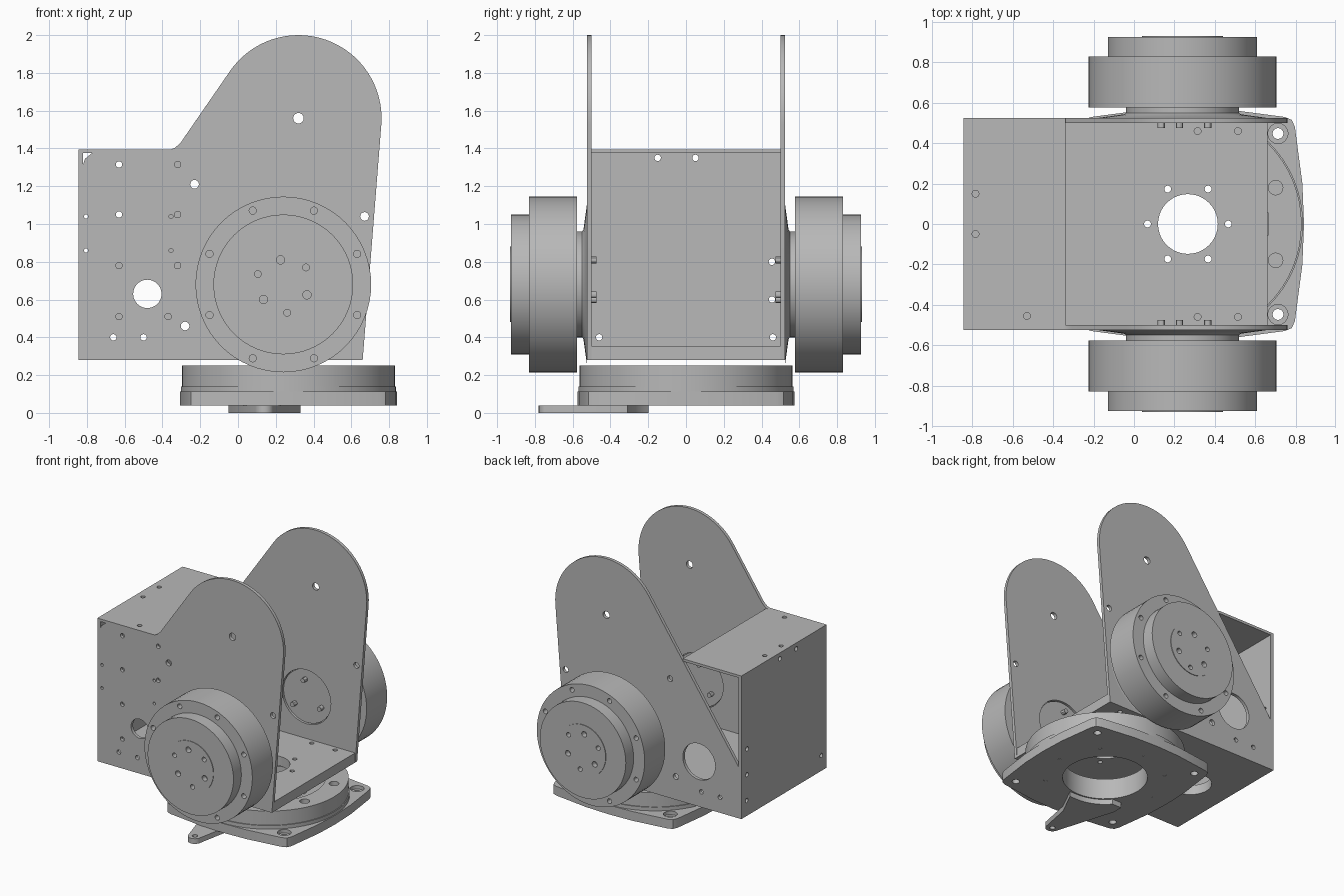
import bpy, bmesh
from math import sin, cos, pi, radians

cube = bpy.data.objects.get("Cube")
if cube:
    bpy.data.objects.remove(cube, do_unlink=True)

grey = bpy.data.materials.new("plain grey")
grey.use_nodes = True
grey.diffuse_color = (0.48, 0.48, 0.48, 1)
grey.node_tree.nodes["Principled BSDF"].inputs["Base Color"].default_value = (0.48, 0.48, 0.48, 1)

PLACE = {
    "x": lambda u, v, w: (w, u, v),
    "y": lambda u, v, w: (u, w, v),
    "z": lambda u, v, w: (u, v, w),
}


def arc(u, v, r, start, end, n):
    """Points along an arc, angles in degrees."""
    angles = [radians(start + (end - start) * i / n) for i in range(n + 1)]
    return [(u + r * cos(a), v + r * sin(a)) for a in angles]


def circle(u, v, r, n=20):
    return arc(u, v, r, 0, 360, n)[:-1]


def rect(u0, u1, v0, v1):
    return [(u0, v0), (u1, v0), (u1, v1), (u0, v1)]


def finish(name, bm):
    bmesh.ops.recalc_face_normals(bm, faces=bm.faces)
    mesh = bpy.data.meshes.new(name)
    bm.to_mesh(mesh)
    bm.free()
    mesh.materials.append(grey)
    obj = bpy.data.objects.new(name, mesh)
    bpy.context.scene.collection.objects.link(obj)
    return obj


def prisms(name, outlines, axis, a, b):
    """Extrude flat outlines from a to b along an axis."""
    bm = bmesh.new()
    for pts in outlines:
        low, high = [[bm.verts.new(PLACE[axis](u, v, w)) for u, v in pts] for w in (a, b)]
        bm.faces.new(low)
        bm.faces.new(high)
        for i in range(len(pts)):
            j = (i + 1) % len(pts)
            bm.faces.new((low[i], low[j], high[j], high[i]))
    return finish(name, bm)


def lathe(name, profile, axis, cu, cv, sign=1, n=64):
    """Spin (radius, height) points into a solid; the profile may be a closed loop."""
    bm = bmesh.new()
    rings = []
    for r, h in profile:
        if r == 0:
            rings.append([bm.verts.new(PLACE[axis](cu, cv, h * sign))] * n)
        else:
            rings.append([bm.verts.new(PLACE[axis](u, v, h * sign)) for u, v in circle(cu, cv, r, n)])
    pairs = list(zip(rings, rings[1:]))
    if profile[0][0] > 0:
        pairs.append((rings[-1], rings[0]))
    for lo, hi in pairs:
        for i in range(n):
            j = (i + 1) % n
            bm.faces.new(list(dict.fromkeys((lo[i], lo[j], hi[j], hi[i]))))
    return finish(name, bm)


def drill(obj, axis, a, b, holes):
    """Cut round holes given as (u, v, radius)."""
    cutter = prisms("cutter", [circle(u, v, r, 40 if r > 0.06 else 16) for u, v, r in holes], axis, a, b)
    cutter.hide_render = True
    mod = obj.modifiers.new("holes", "BOOLEAN")
    mod.operation, mod.solver, mod.object = "DIFFERENCE", "EXACT", cutter
    deps = bpy.context.evaluated_depsgraph_get()
    mesh = bpy.data.meshes.new_from_object(obj.evaluated_get(deps))
    obj.modifiers.clear()
    obj.data = mesh
    bpy.data.objects.remove(cutter, do_unlink=True)


def sized(points, r):
    return [(u, v, r) for u, v in points]


# Side plates: the front one has a square box end, the back one a straight slope
AX, AZ = 0.24, 0.68
crown = [(-0.84, 0.28), (0.66, 0.28)] + arc(0.32, 1.56, 0.44, -4, 145.4, 32)
box_end = [(-0.304, 1.43), (-0.335, 1.402), (-0.37, 1.39), (-0.72, 1.39),
           (-0.77, 1.378), (-0.81, 1.345), (-0.825, 1.3), (-0.84, 1.3)]
shared = sized([(-0.23, 1.21), (0.67, 1.04), (-0.28, 0.46)], 0.023)
shared += sized([(-0.5, 0.4), (-0.66, 0.4)], 0.017)
shared += [(0.32, 1.56, 0.028), (AX, AZ, 0.21)]
box_holes = sized([(u, v) for u in (-0.63, -0.32) for v in (0.78, 1.05, 1.315)], 0.017)
box_holes += sized([(-0.63, 0.51), (-0.37, 0.51)], 0.017)
box_holes += sized([(u, v) for u in (-0.355, -0.805) for v in (0.86, 1.04)], 0.011)

front = prisms("front_side_plate", [crown + box_end], "y", -0.525, -0.5)
drill(front, "y", -0.6, -0.4, shared + box_holes + [(-0.48, 0.63, 0.075)])
back = prisms("back_side_plate", [crown + [(-0.84, 0.653)]], "y", 0.5, 0.525)
drill(back, "y", 0.4, 0.6, shared + [(-0.48, 0.63, 0.14)])

# Box end wall, top and floor
wall = prisms("end_wall", [rect(-0.525, 0.525, 0.28, 1.395)], "x", -0.845, -0.82)
drill(wall, "x", -0.9, -0.7, sized([(-0.15, 1.35), (0.05, 1.35), (-0.46, 0.4), (0.46, 0.4),
                                    (0.455, 0.6), (0.455, 0.8)], 0.017))
top = prisms("box_top", [rect(-0.82, -0.34, -0.525, 0.525)], "z", 1.375, 1.395)
drill(top, "z", 1.2, 1.5, sized([(-0.785, 0.15), (-0.785, -0.05), (-0.53, -0.455)], 0.017))
floor = prisms("floor_plate", [rect(-0.82, 0.66, -0.5, 0.5)], "z", 0.28, 0.355)
floor_holes = sized(circle(0.267, 0, 0.2, 6), 0.017)
floor_holes += sized([(u, v) for u in (0.315, 0.515) for v in (-0.46, 0.46)], 0.017)
drill(floor, "z", 0.2, 0.5, floor_holes + [(0.267, 0, 0.148), (-0.52, 0, 0.15)])

# Motors on both sides, with screws showing on the inside
motor_profile = [(0, 0.512), (0.205, 0.512), (0.205, 0.525), (0.42, 0.525), (0.29, 0.543),
                 (0.28, 0.55), (0.28, 0.577), (0.465, 0.577), (0.465, 0.83), (0.37, 0.83),
                 (0.37, 0.927), (0.2, 0.927), (0.2, 0.932), (0, 0.932)]
rim_holes = sized([p for p in arc(AX, AZ, 0.423, 22.5, 337.5, 7)], 0.019)
face_holes = sized([(0.225, 0.81), (0.135, 0.6), (0.365, 0.625)], 0.022)
face_holes += sized([(0.36, 0.77), (0.26, 0.53), (0.105, 0.735)], 0.018)
for side, s in (("front", -1), ("back", 1)):
    motor = lathe(side + "_motor", motor_profile, "y", AX, AZ, s)
    drill(motor, "y", s * 0.77, s * 0.88, rim_holes)
    drill(motor, "y", s * 0.89, s * 1.0, face_holes)
    screws = [circle(u, v, 0.018, 12) for u, v, r in face_holes[:3]]
    prisms(side + "_motor_screws", screws, "y", s * 0.475, s * 0.515)

# Turntable ring
CX = 0.267
ring = lathe("turntable_ring", [(0.3, 0.042), (0.57, 0.042), (0.57, 0.14), (0.563, 0.14),
                                (0.563, 0.25), (0.4, 0.25), (0.4, 0.2), (0.3, 0.2)], "z", CX, 0)
ring_spots = arc(CX, 0, 0.47, 22.5, 337.5, 7)
drill(ring, "z", 0.2, 0.3, sized(ring_spots, 0.036))

# Base plate: a square with bowed sides and rounded corners
quarter = [(0.575, 0), (0.567, 0.2), (0.53, 0.48), (0.515, 0.515), (0.48, 0.53), (0.2, 0.567)]
outline = []
for k in range(4):
    c, s = round(cos(k * pi / 2)), round(sin(k * pi / 2))
    outline += [(CX + c * u - s * v, s * u + c * v) for u, v in quarter]
base = prisms("base_plate", [outline], "z", 0.04, 0.112)
corners = [(CX + i * 0.446, j * 0.448) for i in (-1, 1) for j in (-1, 1)]
drill(base, "z", 0, 0.2, sized(corners, 0.027) + [(CX, 0, 0.3)])
drill(base, "z", 0.085, 0.2, sized(corners, 0.05))
small = sized(arc(CX, 0, 0.42, 0, 315, 7), 0.015)
drill(base, "z", 0, 0.06, small)

# Pointer arm below the base
tip = arc(0.14, -0.73, 0.05, 200, 340, 8)
pointer = prisms("pointer_arm", [tip + [(0.235, -0.5), (0.33, -0.31)]
                                 + arc(CX, 0, 0.31, 270, 220, 8) + [(-0.05, -0.2), (-0.05, -0.28)]],
                 "z", 0, 0.04)
drill(pointer, "z", -0.1, 0.1, [(0.14, -0.73, 0.02)])

# Smooth shading with sharp edges kept
bpy.ops.object.select_all(action="DESELECT")
for obj in bpy.context.scene.objects:
    if obj.type == "MESH" and obj.data.materials and obj.data.materials[0] == grey:
        obj.select_set(True)
        bpy.context.view_layer.objects.active = obj
bpy.ops.object.shade_smooth_by_angle(angle=radians(30))
